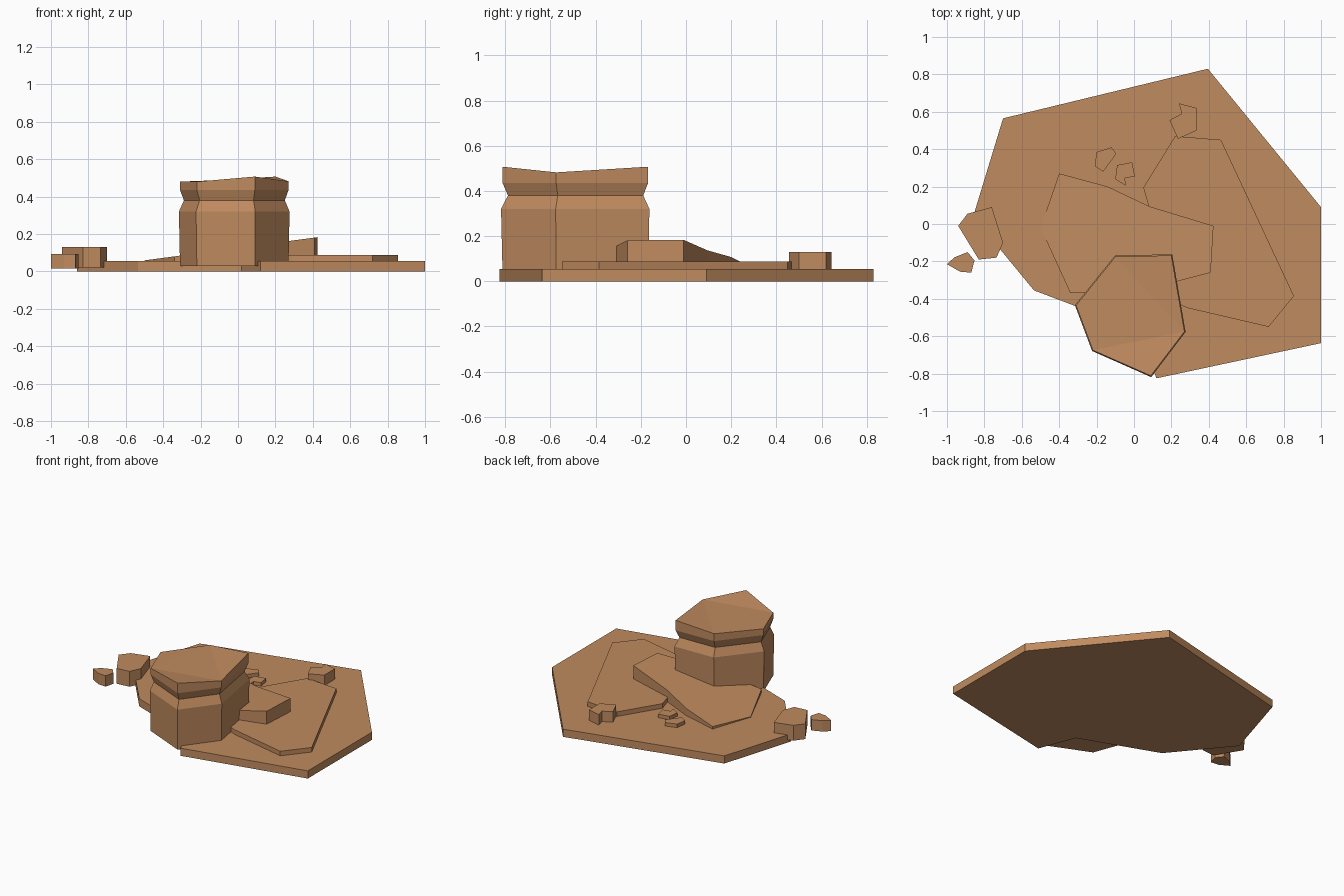
import bpy, bmesh

mat = bpy.data.materials.new("sandstone")
mat.diffuse_color = (0.53, 0.26, 0.115, 1)


def rock(name, outline, levels, top=None):
    """Stack scaled copies of an outline; levels = (z, scale). top(i, x, y) overrides the cap height."""
    bm = bmesh.new()
    cx = sum(p[0] for p in outline) / len(outline)
    cy = sum(p[1] for p in outline) / len(outline)
    rings = []
    for k, (z, s) in enumerate(levels):
        last = k == len(levels) - 1
        rings.append([bm.verts.new((cx + (x - cx) * s, cy + (y - cy) * s,
                                    top(i, x, y) if top and last else z))
                      for i, (x, y) in enumerate(outline)])
    n = len(outline)
    for a, b in zip(rings, rings[1:]):
        for i in range(n):
            j = (i + 1) % n
            bm.faces.new((a[i], a[j], b[j], b[i]))
    caps = [bm.faces.new(rings[0][::-1]), bm.faces.new(rings[-1])]
    bmesh.ops.triangulate(bm, faces=caps)
    bmesh.ops.recalc_face_normals(bm, faces=bm.faces)
    mesh = bpy.data.meshes.new(name)
    bm.to_mesh(mesh)
    bm.free()
    mesh.materials.append(mat)
    obj = bpy.data.objects.new(name, mesh)
    bpy.context.collection.objects.link(obj)
    return obj


# Ground slab with a notch under the tall rock
rock("base_slab", [(-0.70, 0.565), (-0.86, 0.04), (-0.535, -0.355), (0.02, -0.565),
                   (0.12, -0.825), (1.0, -0.637), (1.0, 0.09), (0.395, 0.83)],
     [(0, 1), (0.055, 1)])

# Thin second layer
rock("upper_plate", [(0.22, 0.47), (0.05, 0.195), (0.12, -0.05), (0.10, -0.37),
                     (0.29, -0.45), (0.72, -0.55), (0.855, -0.385), (0.465, 0.45)],
     [(0.03, 1), (0.088, 1)])

# Sloping ramp rising toward +x
rock("ramp_ledge", [(-0.40, 0.27), (-0.50, -0.02), (-0.34, -0.37), (-0.29, -0.37),
                    (0.20, -0.315), (0.41, -0.26), (0.425, -0.01), (0.08, 0.095),
                    (-0.14, 0.20)],
     [(0.03, 1), (0.1, 1)], top=lambda i, x, y: 0.126 + 0.134 * x)

# Tall rock with a pinched neck and faceted cap
cap_z = (0.488, 0.48, 0.48, 0.507, 0.482, 0.507)
rock("tall_rock", [(-0.10, -0.175), (-0.31, -0.435), (-0.22, -0.675),
                   (0.09, -0.812), (0.27, -0.575), (0.20, -0.168)],
     [(0.03, 1), (0.32, 1.02), (0.38, 0.93), (0.435, 1), (0.48, 1)],
     top=lambda i, x, y: cap_z[i])

# Loose stones: name, outline, bottom, top
stones = [
    ("large_side_stone", [(-0.94, -0.01), (-0.83, -0.19), (-0.735, -0.18),
                          (-0.70, -0.10), (-0.76, 0.09), (-0.89, 0.055)], 0.02, 0.13),
    ("small_side_stone", [(-1.0, -0.215), (-0.93, -0.255), (-0.87, -0.26),
                          (-0.853, -0.195), (-0.89, -0.15), (-0.96, -0.178)], 0.015, 0.093),
    ("back_stone", [(0.19, 0.555), (0.235, 0.455), (0.335, 0.50), (0.335, 0.62),
                    (0.24, 0.645), (0.255, 0.59)], 0.03, 0.13),
    ("left_pebble", [(-0.20, 0.385), (-0.21, 0.31), (-0.165, 0.28),
                     (-0.095, 0.375), (-0.12, 0.41)], 0.03, 0.08),
    ("right_pebble", [(-0.09, 0.315), (-0.10, 0.24), (-0.045, 0.205), (-0.048, 0.245),
                      (0.005, 0.255), (-0.01, 0.33)], 0.03, 0.08),
]
for name, outline, z0, z1 in stones:
    rock(name, outline, [(z0, 1), (z1, 1)])
